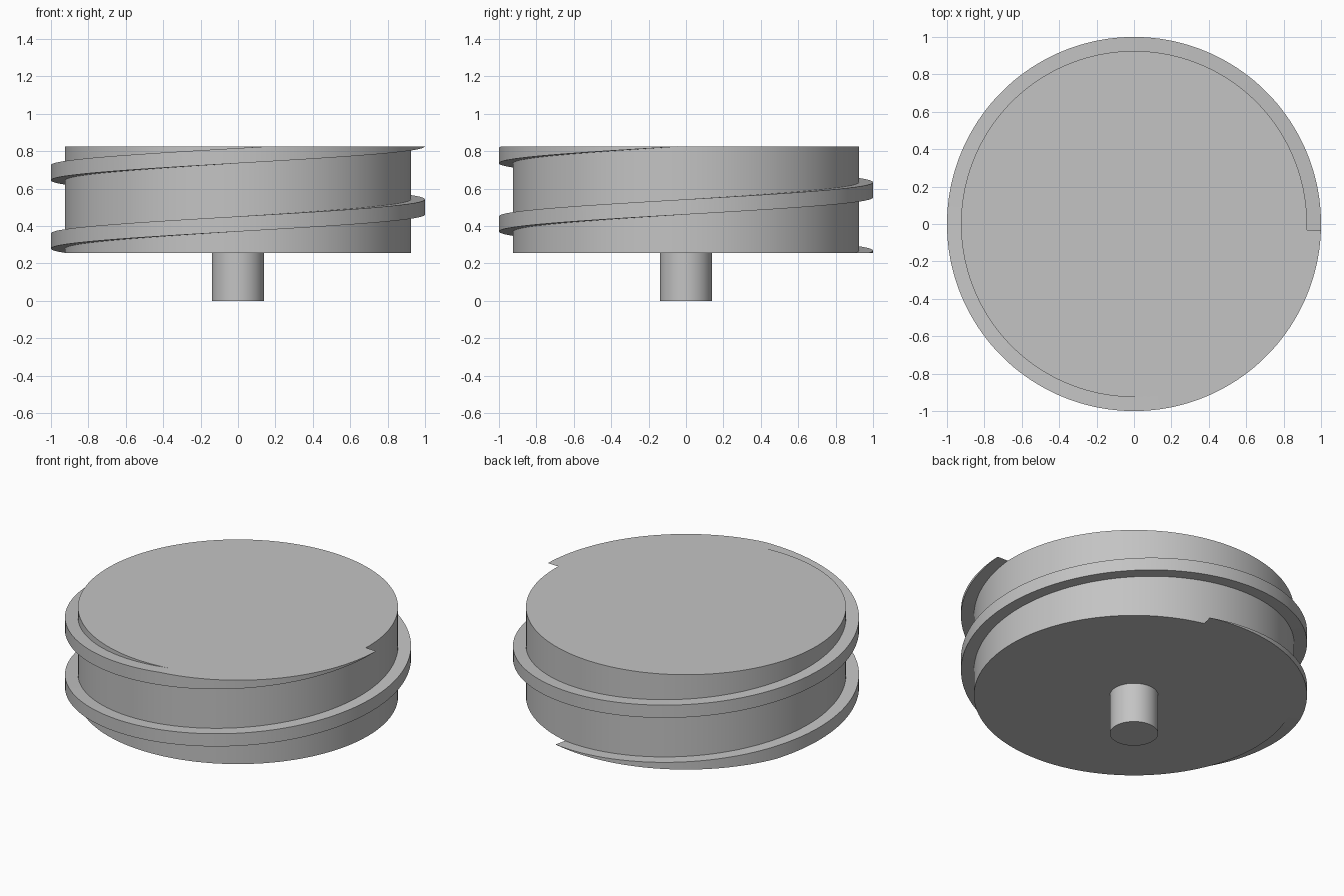
import bpy, bmesh, math

cube = bpy.data.objects.get("Cube")
if cube:
    bpy.data.objects.remove(cube, do_unlink=True)

BODY_R, RIB_R, STEM_R = 0.925, 1.0, 0.14
BOTTOM, TOP = 0.255, 0.825
PITCH, STEP = 0.365, 2            # rise per turn, degrees per segment
START, END, RIB_SPAN = 76, 718, 80

grey = bpy.data.materials.new("plain grey")
grey.use_nodes = True
colour = (0.55, 0.55, 0.55, 1)
grey.diffuse_color = colour
grey.node_tree.nodes["Principled BSDF"].inputs["Base Color"].default_value = colour


def finish(bm, name):
    bmesh.ops.recalc_face_normals(bm, faces=bm.faces)
    mesh = bpy.data.meshes.new(name)
    bm.to_mesh(mesh)
    bm.free()
    mesh.materials.append(grey)
    obj = bpy.data.objects.new(name, mesh)
    bpy.context.collection.objects.link(obj)
    bpy.ops.object.select_all(action='DESELECT')
    obj.select_set(True)
    bpy.context.view_layer.objects.active = obj
    bpy.ops.object.shade_smooth_by_angle(angle=math.radians(30))
    return obj


def cylinder(name, radius, low, high, sides):
    bm = bmesh.new()
    bmesh.ops.create_cone(bm, cap_ends=True, segments=sides, radius1=radius,
                          radius2=radius, depth=high - low)
    bmesh.ops.translate(bm, verts=bm.verts, vec=(0, 0, (low + high) / 2))
    return finish(bm, name)


def clamp(z):
    return max(BOTTOM, min(TOP, z))


# Drum and its short stem
cylinder("drum", BODY_R, BOTTOM, TOP, 360 // STEP)
cylinder("stem", STEM_R, 0, BOTTOM, 64)

# Spiral rib, trimmed flush with both ends of the drum
bm = bmesh.new()
rings = []
for degrees in range(START, END + 1, STEP):
    a = math.radians(degrees)
    upper = BOTTOM + PITCH * (degrees - START) / 360
    lower = upper - PITCH * RIB_SPAN / 360
    corners = [(BODY_R, lower), (RIB_R, lower), (RIB_R, upper), (BODY_R, upper)]
    rings.append([bm.verts.new((r * math.cos(a), r * math.sin(a), clamp(z)))
                  for r, z in corners])
for ring, following in zip(rings, rings[1:]):
    for i in range(4):
        j = (i + 1) % 4
        bm.faces.new((ring[i], ring[j], following[j], following[i]))
# The rib tapers to a thin edge at each end
bmesh.ops.remove_doubles(bm, verts=bm.verts, dist=0.0002)
finish(bm, "spiral_rib")
